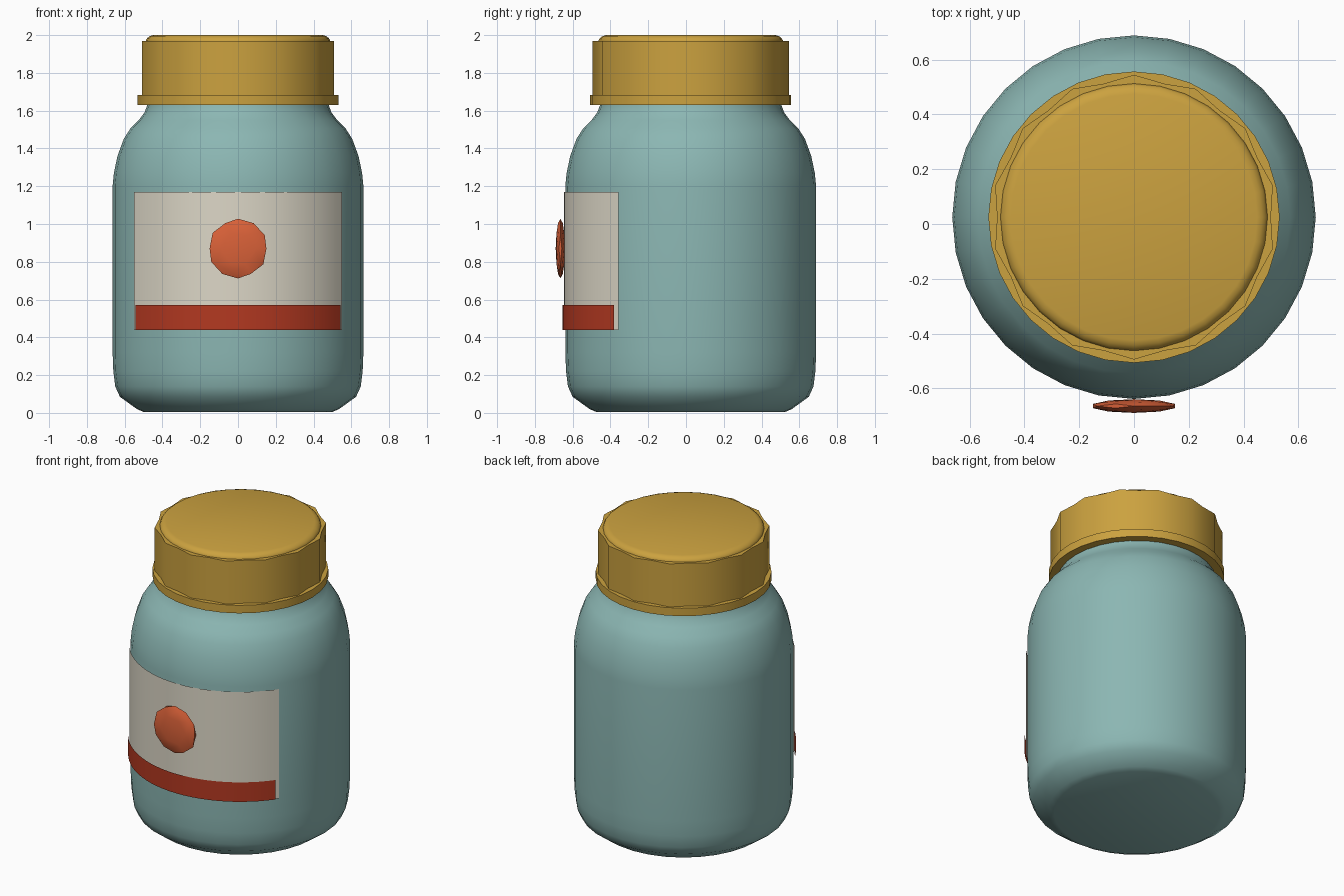
import bpy, bmesh, math

if "Cube" in bpy.data.objects:
    bpy.data.objects.remove(bpy.data.objects["Cube"])

CY = 0.025  # jar axis offset so the whole model is centred


def material(name, rgb):
    m = bpy.data.materials.new(name)
    m.diffuse_color = (*rgb, 1)
    m.use_nodes = True
    m.node_tree.nodes["Principled BSDF"].inputs["Base Color"].default_value = m.diffuse_color
    return m


def finish(name, bm, mat, angle=40):
    bmesh.ops.recalc_face_normals(bm, faces=bm.faces)
    me = bpy.data.meshes.new(name)
    bm.to_mesh(me)
    bm.free()
    ob = bpy.data.objects.new(name, me)
    bpy.context.collection.objects.link(ob)
    me.materials.append(mat)
    bpy.ops.object.select_all(action='DESELECT')
    ob.select_set(True)
    bpy.context.view_layer.objects.active = ob
    bpy.ops.object.shade_smooth_by_angle(angle=math.radians(angle))
    return ob


def lathe(name, profile, mat, sides=32, flute=0.0):
    """Closed revolved solid; flute pulls in every other column."""
    bm = bmesh.new()
    rings = []
    for r, z in profile:
        ring = []
        for i in range(sides):
            a = math.pi / 2 + 2 * math.pi * i / sides
            q = r - flute * (i % 2)
            ring.append(bm.verts.new((q * math.cos(a), CY + q * math.sin(a), z)))
        rings.append(ring)
    for lo, hi in zip(rings, rings[1:]):
        for i in range(sides):
            j = (i + 1) % sides
            bm.faces.new((lo[i], lo[j], hi[j], hi[i]))
    bm.faces.new(rings[0][::-1])
    bm.faces.new(rings[-1])
    return finish(name, bm, mat)


def wrap(name, radius, half_angle, z0, z1, mat, steps=24):
    """Curved sheet wrapped around the front of the jar."""
    bm = bmesh.new()
    cols = []
    for i in range(steps + 1):
        a = math.radians(-90 - half_angle + 2 * half_angle * i / steps)
        x, y = radius * math.cos(a), CY + radius * math.sin(a)
        cols.append((bm.verts.new((x, y, z0)), bm.verts.new((x, y, z1))))
    for a, b in zip(cols, cols[1:]):
        bm.faces.new((a[0], b[0], b[1], a[1]))
    ob = finish(name, bm, mat)
    return ob


glass = material("teal", (0.26, 0.47, 0.45))
gold = material("gold", (0.60, 0.36, 0.05))
cream = material("cream", (0.72, 0.68, 0.57))
red = material("red", (0.45, 0.04, 0.015))
orange = material("orange", (0.70, 0.12, 0.04))

# Jar body with rounded base and shoulder
lathe("jar_body", [
    (0.50, 0.005), (0.535, 0.02), (0.625, 0.085), (0.65, 0.14), (0.66, 0.22),
    (0.664, 0.32), (0.664, 1.20), (0.657, 1.27), (0.638, 1.36), (0.605, 1.45),
    (0.57, 1.505), (0.525, 1.55), (0.495, 1.59), (0.48, 1.63), (0.47, 1.70)], glass)

# Screw cap: lower ring, fluted wall, rounded top disc
lathe("cap_ring", [(0.532, 1.63), (0.532, 1.683)], gold)
lathe("cap_wall", [(0.52, 1.64), (0.52, 1.97)], gold, sides=28, flute=0.02)
lathe("cap_top", [(0.488, 1.94), (0.488, 1.972), (0.481, 1.984),
                  (0.468, 1.994), (0.45, 2.0)], gold)

# Label, stripe and badge
wrap("label", 0.671, 55.3, 0.44, 1.17, cream)
wrap("label_stripe", 0.679, 53.2, 0.44, 0.57, red)

bm = bmesh.new()
bmesh.ops.create_icosphere(bm, subdivisions=2, radius=1)
bmesh.ops.scale(bm, verts=bm.verts, vec=(0.158, 0.025, 0.158))
bmesh.ops.translate(bm, verts=bm.verts, vec=(0, -0.665, 0.87))
finish("label_badge", bm, orange, 60)
